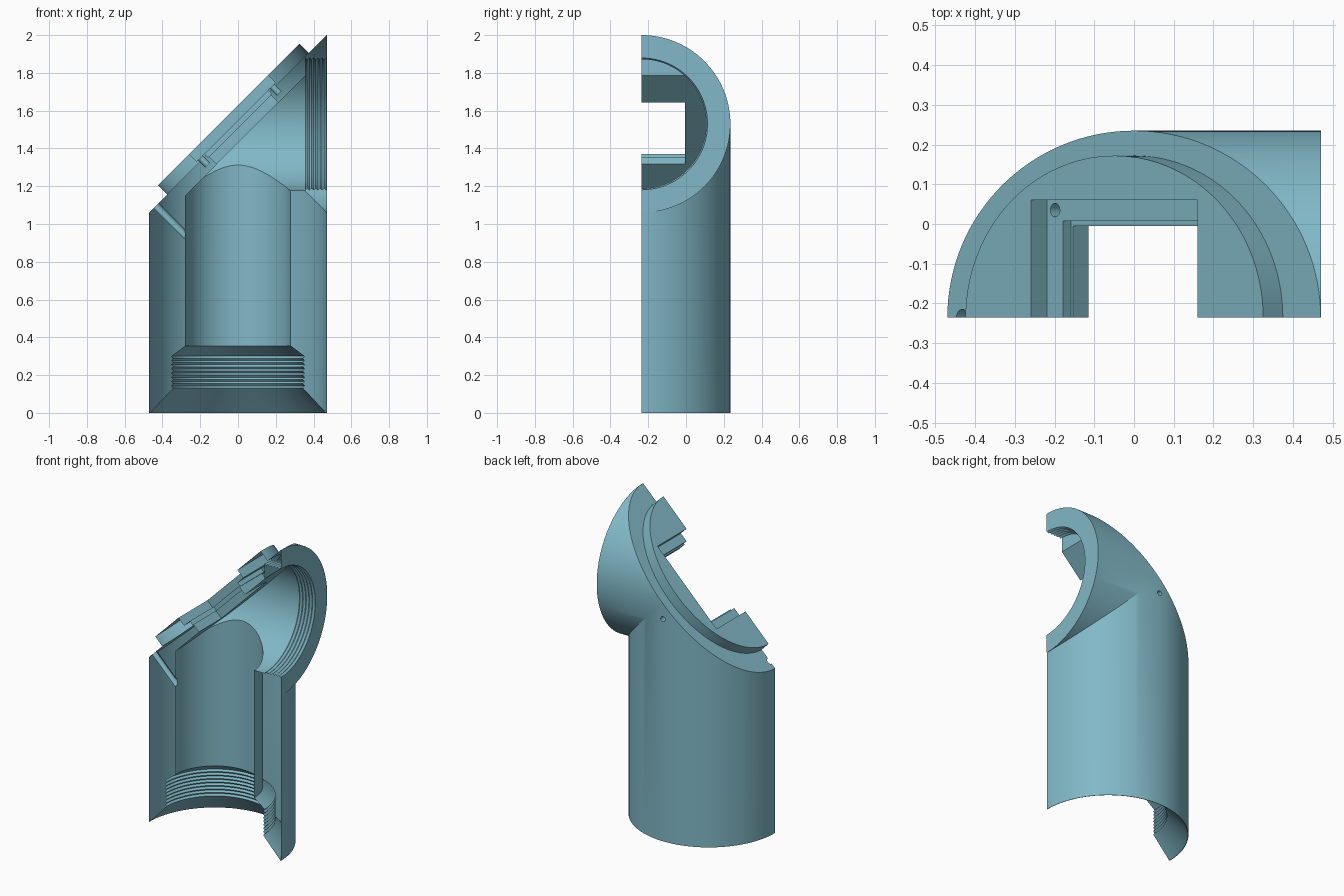
import bpy, bmesh
from math import cos, sin, pi, radians
from mathutils import Matrix, Vector

default = bpy.data.objects.get("Cube")
if default:
    bpy.data.objects.remove(default, do_unlink=True)

R = 0.47            # outer pipe radius
AXIS_Z = 1.53       # height of the side branch axis
BORE, BRANCH = 0.28, 0.355
SEGS = 128
S = 0.5 ** 0.5

# Frames: side branch along +x, and the slanted lid (u along slope, w outward)
BRANCH_FRAME = Matrix.Translation((0, 0, AXIS_Z)) @ Matrix.Rotation(pi / 2, 4, 'Y')
LID_FRAME = Matrix(((S, 0, -S, 0), (0, 1, 0, 0), (S, 0, S, AXIS_Z), (0, 0, 0, 1)))
LID_NORMAL = Vector((-S, 0, S))

paint = bpy.data.materials.new("dusty teal")
paint.use_nodes = True
colour = (0.22, 0.48, 0.57, 1)
paint.diffuse_color = colour
paint.node_tree.nodes["Principled BSDF"].inputs["Base Color"].default_value = colour


def finish(bm, name):
    bmesh.ops.recalc_face_normals(bm, faces=bm.faces)
    mesh = bpy.data.meshes.new(name)
    bm.to_mesh(mesh)
    bm.free()
    mesh.materials.append(paint)
    obj = bpy.data.objects.new(name, mesh)
    bpy.context.collection.objects.link(obj)
    return obj


def fill_open(bm):
    edges = [e for e in bm.edges if e.is_boundary]
    bmesh.ops.holes_fill(bm, edges=edges, sides=0)


def skin(bm, low, high):
    n = len(low)
    for i in range(n):
        j = (i + 1) % n
        bm.faces.new((low[i], low[j], high[j], high[i]))


def lathe(name, profile, frame=Matrix(), clip=None, segs=SEGS):
    """Closed solid of revolution from (radius, height) pairs."""
    bm = bmesh.new()
    angles = [2 * pi * i / segs for i in range(segs)]
    rings = [[bm.verts.new((r * cos(a), r * sin(a), h)) for a in angles]
             for r, h in profile]
    for low, high in zip(rings, rings[1:]):
        skin(bm, low, high)
    bm.faces.new(rings[0])
    bm.faces.new(rings[-1])
    bm.transform(frame)
    if clip is not None:
        bmesh.ops.bisect_plane(bm, geom=bm.verts[:] + bm.edges[:] + bm.faces[:],
                               plane_co=clip, plane_no=LID_NORMAL, clear_outer=True)
        fill_open(bm)
    return finish(bm, name)


def lid_box(name, half_u, half_v, low, high):
    bm = bmesh.new()
    bmesh.ops.create_cube(bm, size=1)
    bm.transform(LID_FRAME @ Matrix.Translation((0, 0, (low + high) / 2))
                 @ Matrix.Diagonal((2 * half_u, 2 * half_v, high - low, 1)))
    return finish(bm, name)


def thread(r, start, end, turns, depth=0.01):
    """Zigzag profile for a screw thread."""
    step = (end - start) / turns
    points = []
    for i in range(turns):
        points += [(r, start + i * step), (r - depth, start + (i + 0.5) * step)]
    return points + [(r, end)]


def elbow_body():
    """Two equal pipes mitred together, sliced by the slanted lid plane."""
    bm = bmesh.new()
    bottom, top, start, end = [], [], [], []
    for i in range(SEGS):
        c, s = R * cos(2 * pi * i / SEGS), R * sin(2 * pi * i / SEGS)
        bottom.append(bm.verts.new((c, s, 0)))
        top.append(bm.verts.new((c, s, AXIS_Z - abs(c))))
        start.append(bm.verts.new((abs(c), s, AXIS_Z + c)))
        end.append(bm.verts.new((R + 0.001, s, AXIS_Z + c)))
    skin(bm, bottom, top)
    skin(bm, start, end)
    bmesh.ops.remove_doubles(bm, verts=bm.verts[:], dist=0.00005)
    fill_open(bm)
    return finish(bm, "pipe_elbow")


body = elbow_body()

# Raised oval lid on the slanted face
lid = lathe("lid_plate", [(1, -0.02), (1, 0.07)],
            LID_FRAME @ Matrix.Diagonal((0.53, 0.407, 1, 1)))

# Hollow insides, stopping short of the lid
lid_under = Vector((0, 0, AXIS_Z)) - LID_NORMAL * 0.07
cutters = [
    lathe("main_bore", [(0.486, -0.02), (0.355, 0.12)] + thread(0.354, 0.121, 0.3, 8)
          + [(BORE, 0.355), (BORE, 1.95)], clip=lid_under),
    lathe("branch_bore", [(BRANCH, -0.6), (BRANCH, 0.357)], BRANCH_FRAME, clip=lid_under),
    lathe("branch_thread", thread(0.352, 0.355, 0.49, 6), BRANCH_FRAME),
    # Stepped square window through the lid
    lid_box("window_recess", 0.297, 0.295, 0.013, 0.12),
    lid_box("window_step", 0.24, 0.243, -0.015, 0.05),
    lid_box("window_opening", 0.232, 0.23, -0.12, 0.03),
]

# Screw holes in the window ledge corners
for u in (-0.268, 0.268):
    for v in (-0.27, 0.27):
        cutters.append(lathe("screw_hole", [(0.017, -0.04), (0.017, 0.03)],
                             LID_FRAME @ Matrix.Translation((u, v, 0)), segs=24))

# Slanted drain hole and small rear hole
cutters.append(lathe("drain_hole", [(0.02, -0.23), (0.02, 0.03)],
                     LID_FRAME @ Matrix.Translation((-0.612, 0, 0)), segs=24))
cutters.append(lathe("rear_hole", [(0.016, 0.39), (0.016, 0.5)],
                     Matrix.Translation((0, 0, 1.43)) @ Matrix.Rotation(-pi / 2, 4, 'X'),
                     segs=24))

# Combine everything
for tool, operation in [(lid, 'UNION')] + [(c, 'DIFFERENCE') for c in cutters]:
    mod = body.modifiers.new(tool.name, 'BOOLEAN')
    mod.object = tool
    mod.operation = operation
    mod.solver = 'EXACT'
    tool.hide_render = True
bpy.context.view_layer.update()
evaluated = body.evaluated_get(bpy.context.evaluated_depsgraph_get())
result = bpy.data.meshes.new_from_object(evaluated)
body.modifiers.clear()
body.data = result
for tool in [lid] + cutters:
    bpy.data.objects.remove(tool, do_unlink=True)

# Keep the rear half as an open shell and centre it
bm = bmesh.new()
bm.from_mesh(result)
bmesh.ops.bisect_plane(bm, geom=bm.verts[:] + bm.edges[:] + bm.faces[:], dist=0.00001,
                       plane_co=(0, 0, 0), plane_no=(0, 1, 0), clear_inner=True)
bm.transform(Matrix.Translation((0, -R / 2, 0)))
bm.to_mesh(result)
bm.free()
result.materials.clear()
result.materials.append(paint)
for face in result.polygons:
    face.material_index = 0

bpy.ops.object.select_all(action='DESELECT')
body.select_set(True)
bpy.context.view_layer.objects.active = body
bpy.ops.object.shade_smooth_by_angle(angle=radians(25))
